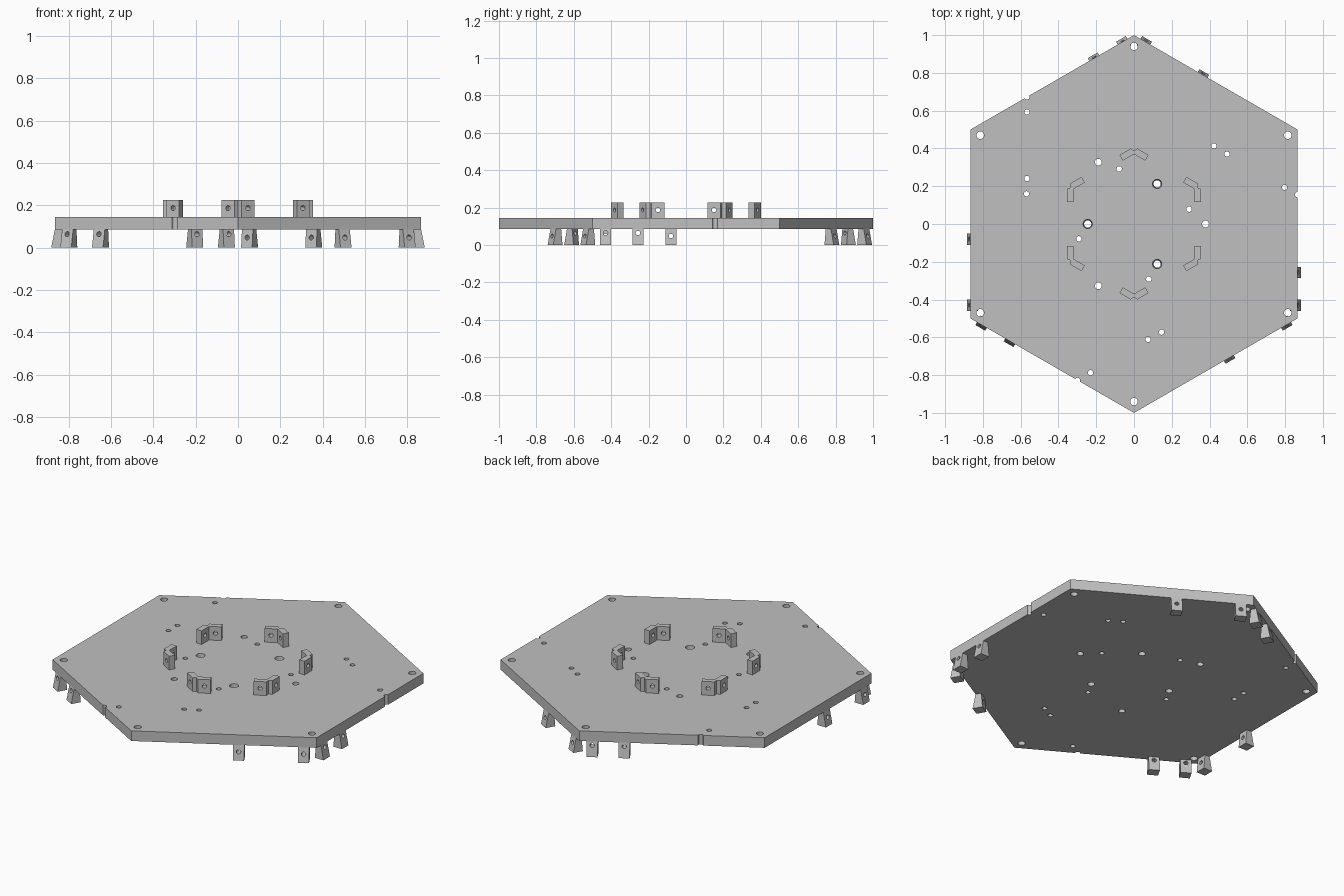
import bpy, bmesh
from math import radians, cos, sin, pi
from mathutils import Matrix, Vector

old = bpy.data.objects.get("Cube")
if old:
    bpy.data.objects.remove(old, do_unlink=True)

BOTTOM, TOP, RING_TOP = 0.085, 0.145, 0.226
APOTHEM = cos(pi / 6)

grey = bpy.data.materials.new("light_grey")
grey.use_nodes = True
grey.diffuse_color = (0.53, 0.53, 0.53, 1)
grey.node_tree.nodes["Principled BSDF"].inputs["Base Color"].default_value = (0.53, 0.53, 0.53, 1)


def rot(degrees):
    return Matrix.Rotation(radians(degrees), 4, 'Z')


def polar(radius, degrees):
    return (radius * cos(radians(degrees)), radius * sin(radians(degrees)))


def make_object(name, bm):
    bmesh.ops.recalc_face_normals(bm, faces=bm.faces)
    mesh = bpy.data.meshes.new(name)
    bm.to_mesh(mesh)
    bm.free()
    mesh.materials.append(grey)
    obj = bpy.data.objects.new(name, mesh)
    bpy.context.collection.objects.link(obj)
    return obj


def add_prism(bm, points, offset, matrix=Matrix()):
    """Extrude a closed outline of 3D points along offset."""
    face = bm.faces.new([bm.verts.new(matrix @ Vector(p)) for p in points])
    ext = bmesh.ops.extrude_face_region(bm, geom=[face])["geom"]
    verts = [v for v in ext if isinstance(v, bmesh.types.BMVert)]
    bmesh.ops.translate(bm, verts=verts, vec=matrix.to_3x3() @ Vector(offset))


def add_hole(bm, matrix, low, high=None, depth=0.2):
    bmesh.ops.create_cone(bm, cap_ends=True, segments=20, radius1=low,
                          radius2=high or low, depth=depth, matrix=matrix)


def cut(obj, cutter_bm):
    """Subtract the cutter and bake the result."""
    cutter = make_object("hole_cutter", cutter_bm)
    cutter.hide_render = True
    mod = obj.modifiers.new("holes", 'BOOLEAN')
    mod.operation, mod.solver, mod.object = 'DIFFERENCE', 'EXACT', cutter
    deps = bpy.context.evaluated_depsgraph_get()
    mesh = bpy.data.meshes.new_from_object(obj.evaluated_get(deps))
    obj.modifiers.clear()
    obj.data = mesh
    bpy.data.objects.remove(cutter, do_unlink=True)


def sideways_hole(bm, degrees, radius, along, z):
    """Horizontal hole through a wall that faces the given direction."""
    place = rot(degrees) @ Matrix.Translation((radius, along, z))
    add_hole(bm, place @ Matrix.Rotation(pi / 2, 4, 'Y'), 0.012)


# Hexagonal plate
bm = bmesh.new()
add_prism(bm, [(*polar(1, 30 + 60 * i), BOTTOM) for i in range(6)], (0, 0, TOP - BOTTOM))
plate = make_object("hexagonal_plate", bm)

# Plate holes: corner holes, mounting patterns and edge notches
holes = bmesh.new()


def plate_hole(x, y, low, high=None, turn=0):
    mid = (BOTTOM + TOP) / 2
    add_hole(holes, rot(turn) @ Matrix.Translation((x, y, mid)), low, high, 0.064)


for i in range(6):
    plate_hole(*polar(0.94, 30 + 60 * i), 0.02)
for i in range(4):
    plate_hole(*polar(0.302, 15 + 90 * i), 0.014)
for turn in (0, 120, 240):
    plate_hole(0.378, 0, 0.018, turn=turn)
    plate_hole(*polar(0.245, 60), 0.019, 0.025, turn)
    for x, y in ((0.797, 0.194), (0.492, 0.37), (0.423, 0.413), (APOTHEM, 0.155)):
        plate_hole(x, y, 0.014, turn=turn)
cut(plate, holes)

# Ring of angled corner brackets on top
INNER, OUTER, CORNER, END = 0.32, 0.355, 0.185, 0.116
wall = rot(60)
half = [wall @ Vector((r, t, TOP)) for r, t in
        ((INNER, END), (OUTER, END), (OUTER, CORNER))]
outline = [(0, 0.37, TOP)] + half + [(0, 0.387, TOP)]
outline += [(-p.x, p.y, p.z) for p in reversed(half)]
for i in range(6):
    bm = bmesh.new()
    add_prism(bm, outline, (0, 0, RING_TOP - TOP), rot(60 * i))
    bracket = make_object(f"corner_bracket_{i + 1}", bm)
    holes = bmesh.new()
    sideways_hole(holes, 60 + 60 * i, 0.34, 0.15, 0.187)
    sideways_hole(holes, 120 + 60 * i, 0.34, -0.15, 0.187)
    cut(bracket, holes)

# Tapered tabs hanging under the edges, in three repeated groups
profile = ((APOTHEM, BOTTOM), (0.883, 0), (0.826, 0), (0.834, BOTTOM))
WIDTH = 0.06
number = 0
for turn in (0, 120, 240):
    for side, along, hole_z in ((0, -0.43, 0.064), (0, -0.257, 0.064),
                                (-60, 0.43, 0.048), (-60, 0.08, 0.048)):
        number += 1
        bm = bmesh.new()
        add_prism(bm, [(r, along - WIDTH / 2, z) for r, z in profile],
                  (0, WIDTH, 0), rot(turn + side))
        tab = make_object(f"edge_tab_{number}", bm)
        holes = bmesh.new()
        sideways_hole(holes, turn + side, 0.855, along, hole_z)
        cut(tab, holes)
